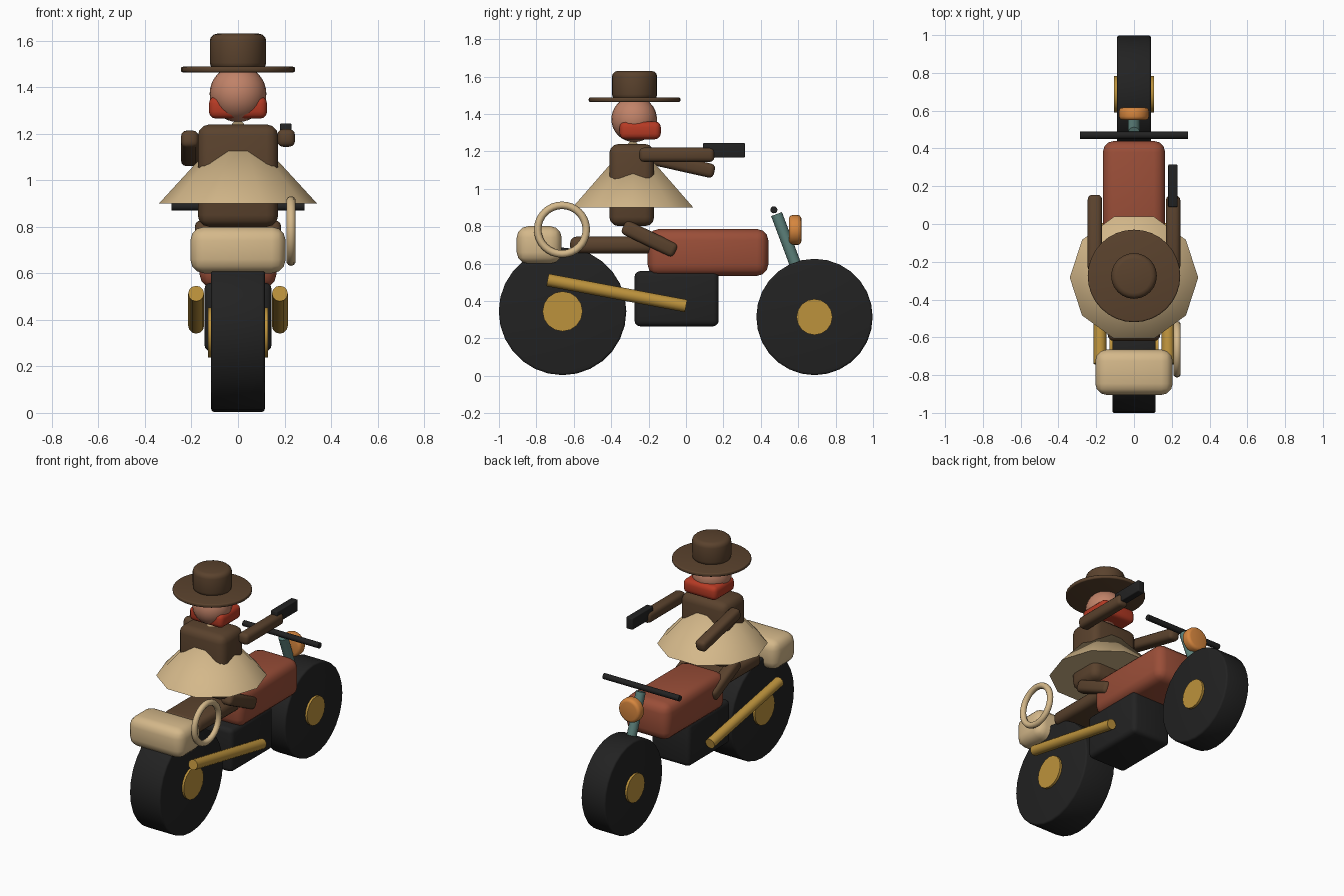
import bpy, bmesh, math
from mathutils import Matrix, Vector

if "Cube" in bpy.data.objects:
    bpy.data.objects.remove(bpy.data.objects["Cube"])


def lin(c):
    c /= 255
    return c / 12.92 if c <= 0.04045 else ((c + 0.055) / 1.055) ** 2.4


def mat(name, r, g, b):
    m = bpy.data.materials.new(name)
    m.diffuse_color = (lin(r), lin(g), lin(b), 1)
    m.use_nodes = True
    m.node_tree.nodes["Principled BSDF"].inputs["Base Color"].default_value = m.diffuse_color
    return m


BLACK = mat("black", 34, 34, 34)
BROWN = mat("dark_brown", 90, 66, 45)
RUST = mat("rust_red", 154, 78, 56)
RED = mat("scarf_red", 182, 58, 36)
TAN = mat("tan", 212, 184, 138)
GOLD = mat("brass", 188, 146, 60)
TEAL = mat("teal_grey", 92, 128, 122)
ORANGE = mat("lamp_orange", 214, 134, 62)
SKIN = mat("skin", 192, 130, 104)


def finish(name, bm, material, bevel=0.0, angle=35):
    if bevel:
        edges = [e for e in bm.edges if e.calc_face_angle(0) > math.radians(50)]
        bmesh.ops.bevel(bm, geom=edges, offset=bevel, segments=3, profile=0.5,
                        affect='EDGES', clamp_overlap=True)
    bmesh.ops.recalc_face_normals(bm, faces=bm.faces)
    me = bpy.data.meshes.new(name)
    bm.to_mesh(me)
    bm.free()
    me.materials.append(material)
    ob = bpy.data.objects.new(name, me)
    bpy.context.collection.objects.link(ob)
    bpy.ops.object.select_all(action='DESELECT')
    ob.select_set(True)
    bpy.context.view_layer.objects.active = ob
    bpy.ops.object.shade_smooth_by_angle(angle=math.radians(angle))
    return ob


def box(name, material, x, y, z, bevel):
    """Rounded box from (min, max) ranges."""
    bm = bmesh.new()
    size = [r[1] - r[0] for r in (x, y, z)]
    mid = [(r[1] + r[0]) / 2 for r in (x, y, z)]
    bmesh.ops.create_cube(bm, size=1, matrix=Matrix.Translation(mid) @ Matrix.Diagonal((*size, 1)))
    return finish(name, bm, material, bevel)


def limb(name, material, x, a, b, thick, bevel):
    """Rounded bar in a side plane, from (y, z) point a to b."""
    dy, dz = b[0] - a[0], b[1] - a[1]
    m = (Matrix.Translation((x, (a[0] + b[0]) / 2, (a[1] + b[1]) / 2))
         @ Matrix.Rotation(math.atan2(dz, dy), 4, 'X')
         @ Matrix.Diagonal((thick, math.hypot(dy, dz), thick, 1)))
    bm = bmesh.new()
    bmesh.ops.create_cube(bm, size=1, matrix=m)
    return finish(name, bm, material, bevel)


def rod(name, material, a, b, r, sides=16, bevel=0.0, r2=None, turn=0.0):
    """Cylinder or cone from point a to point b."""
    a, b = Vector(a), Vector(b)
    d = b - a
    m = (Matrix.Translation((a + b) / 2) @ d.to_track_quat('Z', 'Y').to_matrix().to_4x4()
         @ Matrix.Rotation(turn, 4, 'Z'))
    bm = bmesh.new()
    bmesh.ops.create_cone(bm, cap_ends=True, segments=sides, radius1=r,
                          radius2=r if r2 is None else r2, depth=d.length, matrix=m)
    return finish(name, bm, material, bevel)


# wheels and hubs
for label, y, z, r, w, hub, hw in (("rear", -0.66, 0.345, 0.341, 0.115, 0.107, 0.13),
                                   ("front", 0.687, 0.315, 0.311, 0.09, 0.096, 0.105)):
    rod(label + "_wheel", BLACK, (-w, y, z), (w, y, z), r, 28, 0.012)
    rod(label + "_hub", GOLD, (-hw, y, z), (hw, y, z), hub, 16)

# bike body
box("engine", BLACK, (-0.145, 0.145), (-0.275, 0.175), (0.265, 0.56), 0.03)
box("fuel_tank", RUST, (-0.165, 0.165), (-0.205, 0.44), (0.535, 0.785), 0.06)
box("seat", BROWN, (-0.14, 0.14), (-0.62, -0.1), (0.655, 0.745), 0.035)
box("saddle_roll", TAN, (-0.205, 0.205), (-0.905, -0.665), (0.60, 0.80), 0.06)

# front end
rod("fork", TEAL, (0, 0.484, 0.865), (0, 0.69, 0.315), 0.031, 12)
rod("handlebar", BLACK, (-0.285, 0.47, 0.888), (0.285, 0.47, 0.888), 0.019, 12)
rod("headlight", ORANGE, (0, 0.55, 0.78), (0, 0.617, 0.78), 0.08, 24, 0.02)

# exhaust pipes, arms and legs on both sides
for side, s in (("right", 1), ("left", -1)):
    rod(side + "_exhaust", GOLD, (s * 0.18, -0.74, 0.513), (s * 0.18, 0, 0.374), 0.034, 12)
    limb(side + "_leg", BROWN, s * 0.145, (-0.335, 0.80), (-0.055, 0.665), 0.08, 0.025)
    limb(side + "_arm", BROWN, s * 0.207, (-0.25, 1.182), (0.152, 1.182 if s > 0 else 1.092),
         0.076, 0.025)

# rope ring hanging on the right
bm = bmesh.new()
N, M = 32, 10
rings = []
for i in range(N):
    t = 2 * math.pi * i / N
    ring = []
    for j in range(M):
        u = 2 * math.pi * j / M
        q = 0.13 + 0.02 * math.cos(u)
        ring.append(bm.verts.new((0.228 + 0.02 * math.sin(u), -0.663 + q * math.cos(t),
                                  0.782 + q * math.sin(t))))
    rings.append(ring)
for i in range(N):
    p, q = rings[i], rings[(i + 1) % N]
    for j in range(M):
        k = (j + 1) % M
        bm.faces.new((p[j], q[j], q[k], p[k]))
finish("rope_ring", bm, TAN, angle=60)

# rider body and ten-sided poncho
box("torso", BROWN, (-0.173, 0.173), (-0.41, -0.17), (0.80, 1.24), 0.05)
poncho = bmesh.new()
bmesh.ops.create_cone(poncho, cap_ends=True, segments=10, radius1=0.34, radius2=0, depth=0.37,
                      matrix=Matrix.Translation((0, -0.284, 1.085)) @ Matrix.Rotation(math.pi / 2, 4, 'Z'))
finish("poncho", poncho, TAN)
box("pistol", BLACK, (0.181, 0.23), (0.09, 0.315), (1.167, 1.245), 0.006)

# head, scarf and hat
head = bmesh.new()
bmesh.ops.create_uvsphere(head, u_segments=24, v_segments=16, radius=0.122,
                          matrix=Matrix.Translation((0, -0.277, 1.372)))
finish("head", head, SKIN)
box("scarf", RED, (-0.125, 0.125), (-0.355, -0.135), (1.265, 1.36), 0.03)
rod("hat_brim", BROWN, (0, -0.275, 1.464), (0, -0.275, 1.488), 0.245, 32, 0.008)
rod("hat_crown", BROWN, (0, -0.275, 1.475), (0, -0.275, 1.63), 0.121, 24, 0.03)
